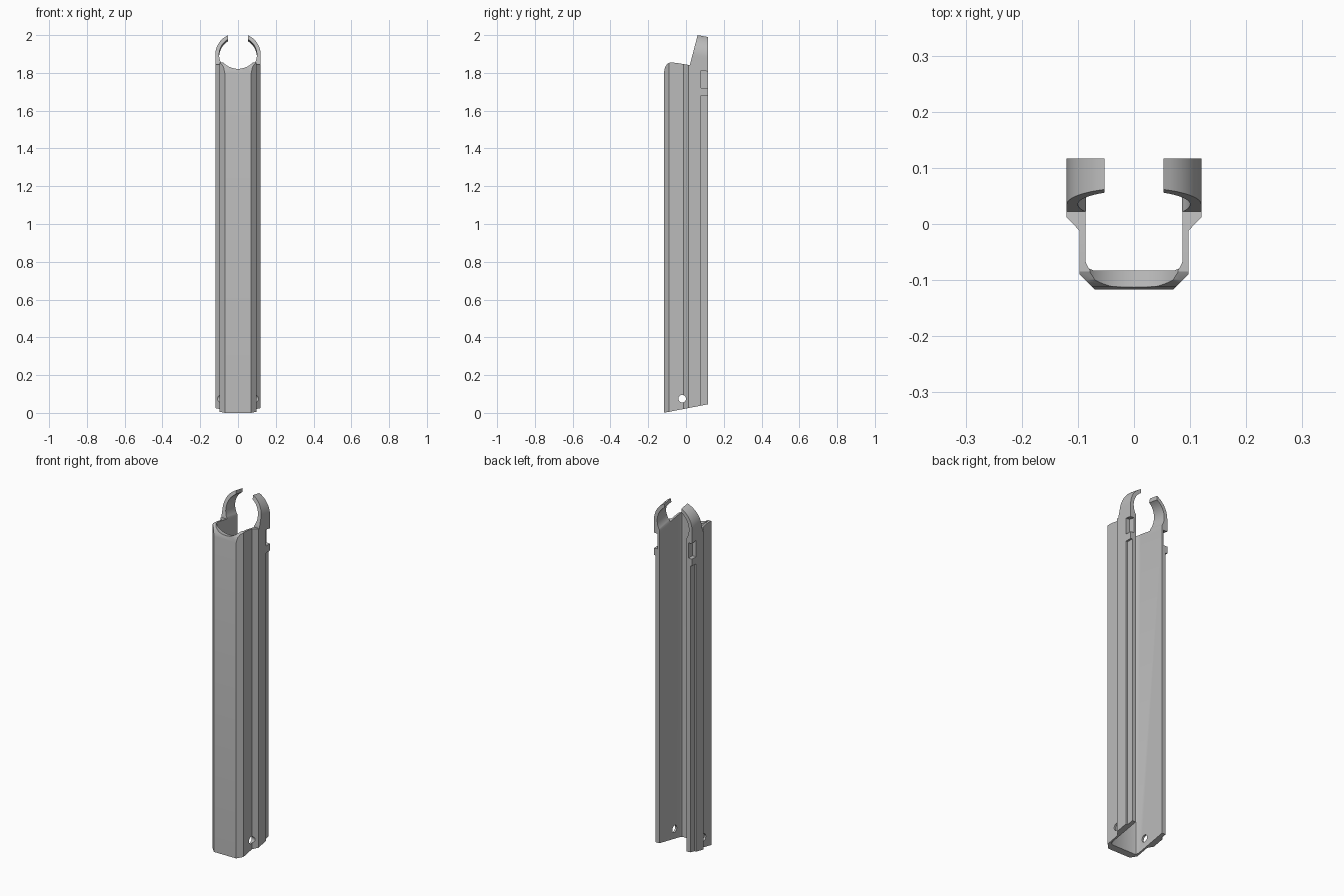
import bpy, bmesh, math
from mathutils import Vector

if "Cube" in bpy.data.objects:
    bpy.data.objects.remove(bpy.data.objects["Cube"])

grey = bpy.data.materials.new("plain_grey")
grey.use_nodes = True
grey.diffuse_color = (0.5, 0.5, 0.5, 1)
grey.node_tree.nodes["Principled BSDF"].inputs["Base Color"].default_value = (0.5, 0.5, 0.5, 1)

TILT = -0.17    # slope of the clip axis along y
BACK = 0.117


def ring_z(y):
    return 1.892 + TILT * (y - 0.06)


def finish(name, bm):
    bmesh.ops.recalc_face_normals(bm, faces=bm.faces)
    mesh = bpy.data.meshes.new(name)
    bm.to_mesh(mesh)
    bm.free()
    mesh.materials.append(grey)
    ob = bpy.data.objects.new(name, mesh)
    bpy.context.collection.objects.link(ob)
    return ob


def prism(name, pts, axis, a, b):
    """Extrude a 2D outline along an axis from a to b."""
    place = {"x": lambda p, q, t: (t, p, q),
             "y": lambda p, q, t: (p, t, q),
             "z": lambda p, q, t: (p, q, t)}[axis]
    bm = bmesh.new()
    face = bm.faces.new([bm.verts.new(place(p, q, a)) for p, q in pts])
    out = bmesh.ops.extrude_face_region(bm, geom=[face])
    verts = [g for g in out["geom"] if isinstance(g, bmesh.types.BMVert)]
    bmesh.ops.translate(bm, verts=verts, vec=Vector(place(0, 0, b - a)))
    return finish(name, bm)


def box(name, x, y, z):
    return prism(name, [(x[0], y[0]), (x[1], y[0]), (x[1], y[1]), (x[0], y[1])], "z", *z)


def circle(cx, cy, r, n):
    return [(cx + r * math.cos(i * math.tau / n), cy + r * math.sin(i * math.tau / n))
            for i in range(n)]


def activate(ob):
    bpy.ops.object.select_all(action="DESELECT")
    ob.select_set(True)
    bpy.context.view_layer.objects.active = ob


def boolean(ob, cutter, operation):
    mod = ob.modifiers.new("cut", "BOOLEAN")
    mod.object, mod.operation, mod.solver = cutter, operation, "EXACT"
    activate(ob)
    bpy.ops.object.modifier_apply(modifier=mod.name)
    bpy.data.objects.remove(cutter)


def smooth(ob):
    activate(ob)
    bpy.ops.object.shade_smooth_by_angle(angle=math.radians(30))


# Channel: U section with chamfered front, side rails and rebated rear edges
half = [(0.07, -0.117), (0.097, -0.09), (0.097, -0.012), (0.12, 0.012),
        (0.12, 0.08), (0.109, 0.08), (0.109, BACK), (0.086, BACK),
        (0.086, -0.068), (0.081, -0.079), (0.072, -0.083)]
channel = prism("channel", half + [(-x, y) for x, y in reversed(half)], "z", -0.1, 2.1)

# Slanted foot, rounded front lip and sloping top
side = [(-0.13, -0.002), (0.13, 0.048), (0.13, 1.822), (0.02, 1.841), (-0.05, 1.853),
        (-0.085, 1.855), (-0.1, 1.847), (-0.111, 1.83), (-0.117, 1.8), (-0.13, 1.76)]
boolean(channel, prism("side_cutter", side, "x", -0.3, 0.3), "INTERSECT")

# Tilted round saddle through the top
saddle = prism("saddle_cutter", circle(0, 0, 0.1, 64), "y", -0.3, 0.3)
for v in saddle.data.vertices:
    v.co.z += ring_z(v.co.y)
boolean(channel, saddle, "DIFFERENCE")

# Cross hole near the foot
boolean(channel, prism("hole_cutter", circle(-0.02, 0.075, 0.02, 32), "x", -0.3, 0.3), "DIFFERENCE")

# Notches in the rear edges below the clip
for s in (-1, 1):
    xs = sorted((s * 0.097, s * 0.15))
    boolean(channel, box("notch_cutter", xs, (0.08, 0.15), (1.72, 1.82)), "DIFFERENCE")
smooth(channel)

# Clip arms: swept ring sections with a sloping front edge
TIP = math.acos(0.053 / 0.11)
STEPS = 24
for s, label in ((1, "left"), (-1, "right")):
    sections = [((0.086, -0.075), (0.12, -0.075))]
    for i in range(STEPS + 1):
        a = -math.radians(30.7) + (TIP + math.radians(30.7)) * i / STEPS
        inner = (0.1 * math.cos(a), 0.1 * math.sin(a))
        outer = (0.12 * math.cos(max(a, 0)), 0.12 * math.sin(a) if a > 0 else inner[1])
        sections.append((inner, outer))
    # Vertical cut at the tip
    sections[-1] = ((0.053, 0.0848), (0.053, 0.1077))
    bm = bmesh.new()
    rings = []
    for inner, outer in sections:
        ring = []
        for (x, h), y_back in ((inner, False), (outer, False), (outer, True), (inner, True)):
            y = BACK if y_back else 0.022 + max(h + 0.05, 0) * 0.25
            ring.append(bm.verts.new((s * x, y, ring_z(y) + h)))
        rings.append(ring)
    for r0, r1 in zip(rings, rings[1:]):
        for k in range(4):
            j = (k + 1) % 4
            bm.faces.new((r0[k], r0[j], r1[j], r1[k]))
    bm.faces.new(rings[0])
    bm.faces.new(rings[-1])
    smooth(finish(label + "_clip_arm", bm))

    # Stop block under the notch
    xs = sorted((s * 0.1, s * 0.12))
    box(label + "_stop_block", xs, (0.08, BACK), (1.68, 1.72))
